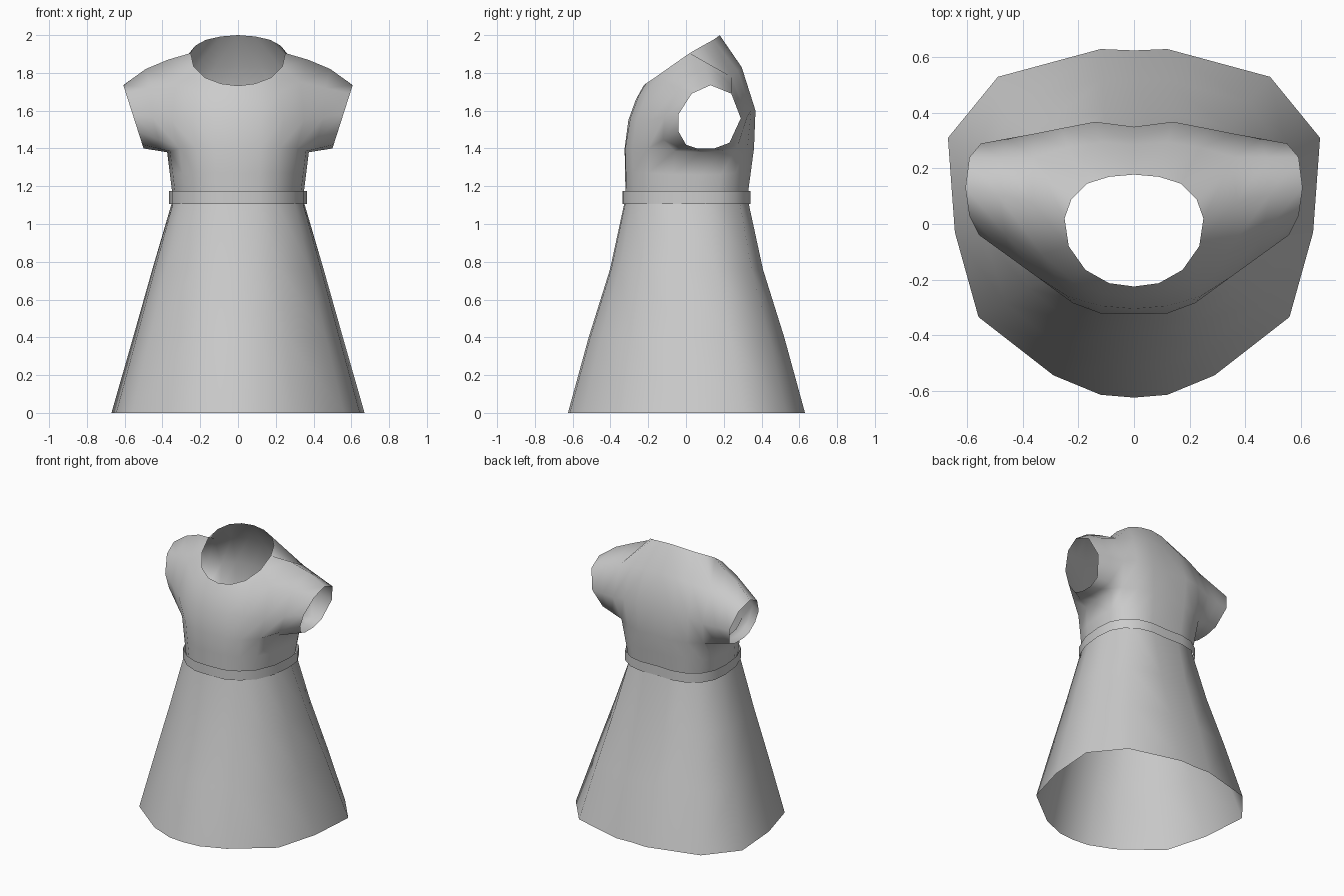
import bpy, bmesh
from mathutils import Vector as V

if "Cube" in bpy.data.objects:
    bpy.data.objects.remove(bpy.data.objects["Cube"])


def make(name, strips):
    """Mesh from strips (pairs of equal-length point lists), mirrored over x = 0."""
    bm = bmesh.new()
    for a, b in strips:
        va, vb = [[bm.verts.new(p) for p in row] for row in (a, b)]
        for i in range(len(a) - 1):
            bm.faces.new((va[i], va[i + 1], vb[i + 1], vb[i]))
    bmesh.ops.remove_doubles(bm, verts=bm.verts, dist=0.0005)
    half = bmesh.ops.duplicate(bm, geom=bm.verts[:] + bm.edges[:] + bm.faces[:])["geom"]
    for v in half:
        if isinstance(v, bmesh.types.BMVert):
            v.co.x *= -1
    bmesh.ops.reverse_faces(bm, faces=[f for f in half if isinstance(f, bmesh.types.BMFace)])
    bmesh.ops.remove_doubles(bm, verts=bm.verts, dist=0.0005)
    bmesh.ops.recalc_face_normals(bm, faces=bm.faces)
    for f in bm.faces:
        f.smooth = True
    me = bpy.data.meshes.new(name)
    bm.to_mesh(me)
    bm.free()
    ob = bpy.data.objects.new(name, me)
    bpy.context.collection.objects.link(ob)
    return ob


def loft(rings):
    return list(zip(rings[:-1], rings[1:]))


# half waist outline, from centre front to centre back
waist = [(0, -.32), (.11, -.315), (.2, -.275), (.28, -.2), (.33, -.08), (.345, .06),
         (.335, .17), (.29, .25), (.21, .305), (.12, .325), (0, .32)]

# skirt: waist flaring to a wide faceted hem
top = [(0, -.32), (.1, -.315), (.19, -.28), (.29, -.195), (.335, -.06), (.342, .1),
       (.255, .28), (.1, .325), (0, .32)]
hem = [(0, -.625), (.12, -.615), (.29, -.545), (.56, -.335), (.645, -.03), (.67, .31),
       (.49, .53), (.12, .63), (0, .625)]
rings = []
for z, tx, ty in ((1.14, 0, 0), (.76, .34, .27), (.4, .65, .64), (0, 1, 1)):
    rings.append([V((a[0] + (b[0] - a[0]) * tx, a[1] + (b[1] - a[1]) * ty, z))
                  for a, b in zip(top, hem)])
make("skirt", loft(rings))

# belt: open band just outside the waist
make("belt", loft([[V((x * 1.055, y * 1.05, z)) for x, y in waist] for z in (1.105, 1.175)]))

# bodice columns, running from chest level up to the neckline
front = [[(0, -.325, 1.4), (0, -.305, 1.55), (0, -.265, 1.66), (0, -.225, 1.732)],
         [(.12, -.322, 1.4), (.12, -.295, 1.56), (.11, -.25, 1.68), (.09, -.213, 1.743)],
         [(.22, -.285, 1.4), (.24, -.26, 1.56), (.22, -.205, 1.70), (.175, -.165, 1.775)],
         [(.31, -.2, 1.4), (.35, -.19, 1.55), (.33, -.11, 1.75), (.235, -.08, 1.835)]]
back = [[(.33, .27, 1.4), (.36, .325, 1.57), (.36, .24, 1.78), (.225, .09, 1.945)],
        [(.24, .325, 1.4), (.26, .345, 1.6), (.24, .275, 1.81), (.17, .145, 1.975)],
        [(.13, .36, 1.4), (.14, .368, 1.6), (.12, .295, 1.83), (.09, .17, 1.993)],
        [(0, .35, 1.4), (0, .35, 1.6), (0, .285, 1.83), (0, .178, 2.0)]]
underarm = [(.36, -.06, 1.385), (.375, .08, 1.38), (.365, .2, 1.385)]
neck_side, shoulder = (.25, .02, 1.905), (.37, .08, 1.87)
f, b = front[-1], back[0]
strips = loft(front) + loft(back)
strips.append(([f[3], neck_side, b[3]], [f[2], shoulder, b[2]]))

# lower bodice, waist to chest
chest = [V(c[0]) for c in front] + [V(p) for p in underarm] + [V(c[0]) for c in back]
base = [V((x, y, 1.14)) for x, y in waist]
mid = [p.lerp(q, .5) for p, q in zip(base, chest)]
strips += loft([base, mid, chest])

# sleeve: armhole loop out to the slanted cuff
armhole = [V(p) for p in f[:3] + [shoulder] + b[2::-1] + underarm[::-1]]
cuff_yz = [(-.04, 1.49), (-.04, 1.58), (.03, 1.69), (.13, 1.735), (.24, 1.69),
           (.29, 1.56), (.23, 1.43), (.15, 1.4), (.06, 1.4), (0, 1.42)]
cuff = [V((.5 + (z - 1.4) * .32, y, z)) for y, z in cuff_yz]
middle = [p.lerp(q, .5) for p, q in zip(armhole, cuff)]
middle[3].z += .018
strips += loft([r + r[:1] for r in (armhole, middle, cuff)])
make("bodice", strips)
